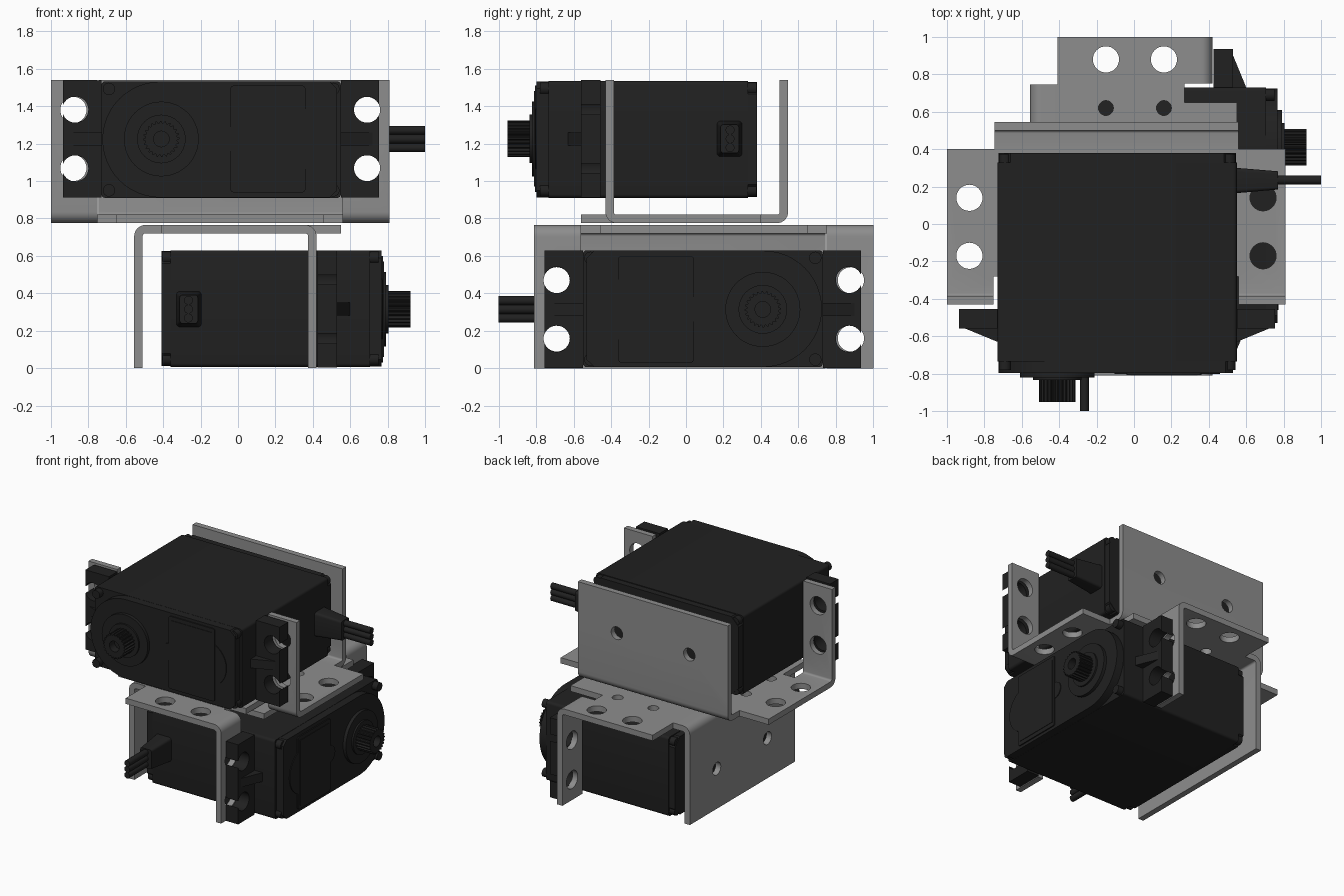
import bpy, bmesh
from math import sin, cos, pi
from mathutils import Matrix

if "Cube" in bpy.data.objects:
    bpy.data.objects.remove(bpy.data.objects["Cube"])

MAP = {'x': lambda a, b, d: (d, a, b), 'y': lambda a, b, d: (a, d, b), 'z': lambda a, b, d: (a, b, d)}
parts = []


def material(name, v):
    m = bpy.data.materials.new(name)
    m.diffuse_color = (v, v, v, 1)
    m.use_nodes = True
    m.node_tree.nodes["Principled BSDF"].inputs["Base Color"].default_value = m.diffuse_color
    return m


BLACK, METAL = material("black_plastic", 0.015), material("grey_metal", 0.27)


def arc(cx, cy, r, a0, a1, n=8):
    return [(cx + r * cos(a0 + (a1 - a0) * i / n), cy + r * sin(a0 + (a1 - a0) * i / n)) for i in range(n + 1)]


def circle(cx, cy, r, n=32):
    return arc(cx, cy, r, 0, 2 * pi, n)[:-1]


def rect(x0, x1, y0, y1, r=0.0):
    if not r:
        return [(x0, y0), (x1, y0), (x1, y1), (x0, y1)]
    return (arc(x1 - r, y1 - r, r, 0, pi / 2, 4) + arc(x0 + r, y1 - r, r, pi / 2, pi, 4)
            + arc(x0 + r, y0 + r, r, pi, 1.5 * pi, 4) + arc(x1 - r, y0 + r, r, 1.5 * pi, 2 * pi, 4))


def make(name, prisms, mat=BLACK, keep=True):
    """One object out of (profile, axis, low, high) extrusions."""
    bm = bmesh.new()
    for pts, axis, lo, hi in prisms:
        f = MAP[axis]
        a = [bm.verts.new(f(p, q, lo)) for p, q in pts]
        b = [bm.verts.new(f(p, q, hi)) for p, q in pts]
        bm.faces.new(a)
        bm.faces.new(b)
        for i in range(len(a)):
            j = (i + 1) % len(a)
            bm.faces.new((a[i], a[j], b[j], b[i]))
    bmesh.ops.recalc_face_normals(bm, faces=bm.faces)
    me = bpy.data.meshes.new(name)
    bm.to_mesh(me)
    bm.free()
    me.materials.append(mat)
    ob = bpy.data.objects.new(name, me)
    bpy.context.collection.objects.link(ob)
    if keep:
        parts.append(ob)
    return ob


def cut(ob, prisms):
    cutter = make("cutter", prisms, ob.data.materials[0], keep=False)
    cutter.hide_render = True
    mod = ob.modifiers.new("cut", 'BOOLEAN')
    mod.operation, mod.solver, mod.object = 'DIFFERENCE', 'EXACT', cutter
    dg = bpy.context.evaluated_depsgraph_get()
    me = bpy.data.meshes.new_from_object(ob.evaluated_get(dg))
    ob.modifiers.clear()
    ob.data = me
    bpy.data.objects.remove(cutter)


# Bracket: bent sheet with a U profile
H, ZC, TOP = pi / 2, 1.225, 1.54
outer = [(-.43, TOP)] + arc(-.37, .835, .06, pi, 3 * H) + arc(.485, .835, .06, -H, 0) + [(.545, TOP)]
inner = [(.5, TOP)] + arc(.485, .835, .015, 0, -H, 4) + arc(-.37, .835, .015, 3 * H, pi, 4) + [(-.385, TOP)]
bracket = make("bracket", [(outer + inner, 'x', -1.0, .81)], METAL)
cuts = [(rect(-.75, .56, -.6, -.28), 'z', .7, 1.7),      # servo opening
        (rect(-1.1, -.745, .4, .7), 'z', .7, 1.7),       # narrow back plate
        (rect(.56, .9, .4, .7), 'z', .7, 1.7)]
for x in (-.88, .69):
    cuts += [(circle(x, y, .07), 'z', .7, .9) for y in (-.17, .14)]
    cuts += [(circle(x, z, .07), 'y', -.5, -.34) for z in (1.07, 1.38)]
for x in (-.62, .43):
    cuts += [(circle(x, y, .04, 20), 'z', .7, .9) for y in (-.17, .14)]
cuts += [(circle(x, ZC, .05, 24), 'y', .45, .6) for x in (-.41, .22)]
cut(bracket, cuts)
make("bracket_tongue", [(rect(-.65, .46, -.56, -.28), 'z', .775, .82)], METAL)

# Servo case
make("servo_body", [(rect(-.73, .55, .91, 1.533, .02), 'y', -.735, .33)])
c = .065
cap = [(-.725 + c, .915), (.545 - c, .915), (.545, .915 + c), (.545, 1.528 - c),
       (.545 - c, 1.528), (-.725 + c, 1.528), (-.725, 1.528 - c), (-.725, .915 + c)]
make("servo_back_cap", [(cap, 'y', .33, .38)])
corners = [(x, z) for x in (-.69, .51) for z in (.95, 1.493)]
make("case_screws", [(circle(x, z, .033, 16), 'y', lo, hi) for x, z in corners
                     for lo, hi in ((.33, .375), (-.78, -.735))])
lid = arc(-.415, 1.222, .31, H, 3 * H, 24) + [(.49, .912), (.53, .95), (.53, 1.494), (.49, 1.532)]
make("gear_lid", [(lid, 'y', -.797, -.735)])
make("lid_panel", [(rect(-.04, .36, .94, 1.51, .015), 'y', -.806, -.797)])
make("lid_panel_inset", [(rect(-.02, .34, .97, 1.48), 'y', -.81, -.806)])
make("lid_bosses", [(circle(.28, ZC, .18), 'y', -.803, -.79), (circle(-.04, ZC, .065), 'y', -.803, -.79)])

# Mounting ears with open screw holes, and their ribs
def ear(x0, s):
    pts = [(0, -.313), (.205, -.313)]
    for v in (-.157, .157):
        pts += arc(.14, v, .07, -.38, .38 - 2 * pi + .0, 24) if v > 9 else arc(.14, v, .07, -.38, -2 * pi + .38, 24)
    pts += [(.205, .313), (0, .313)]
    return [(x0 + s * u, ZC + v) for u, v in pts]


make("mounting_ears", [(ear(-.73, -1), 'y', -.56, -.455), (ear(.55, 1), 'y', -.56, -.455)])
make("ear_ribs", [([(-.9, -.56), (-.73, -.63), (-.73, -.56)], 'z', 1.19, 1.26),
                  ([(.72, -.56), (.55, -.63), (.55, -.56)], 'z', 1.19, 1.26)])

# Output shaft
make("shaft_collar", [(circle(-.41, ZC, .2, 48), 'y', -.822, -.79), (circle(-.41, ZC, .13), 'y', -.835, -.822)])
teeth = []
for i in range(96):
    r = .097 if i % 4 < 2 else .085
    teeth.append((-.41 + r * cos(i * pi / 48), ZC + r * sin(i * pi / 48)))
shaft = make("output_spline", [(teeth, 'y', -.953, -.835)])
cut(shaft, [(circle(-.41, ZC, .042, 20), 'y', -1.0, -.89)])

# Cable boot (tapered) and three wires
boot = make("cable_boot", [(rect(.165, .3, 1.13, 1.32, .02), 'x', .55, .77)])
for v in boot.data.vertices:
    if v.co.x > .7:
        v.co.y = .235 + (v.co.y - .235) * .72
        v.co.z = ZC + (v.co.z - ZC) * .8
make("wires", [(circle(.235, z, .024, 14), 'x', .75, 1.0) for z in (1.178, 1.225, 1.272)])

# Lower unit: the same parts turned half round a diagonal axis
for ob in parts:
    ob.data.shade_smooth()
    ob.data.set_sharp_from_angle(angle=.55)
    twin = bpy.data.objects.new("lower_" + ob.name, ob.data)
    bpy.context.collection.objects.link(twin)
    dx = -.01 if ob.name.startswith("bracket") else -.03
    twin.matrix_world = Matrix(((0, -1, 0, dx), (-1, 0, 0, 0), (0, 0, -1, 1.54), (0, 0, 0, 1)))
    ob.name = "upper_" + ob.name
